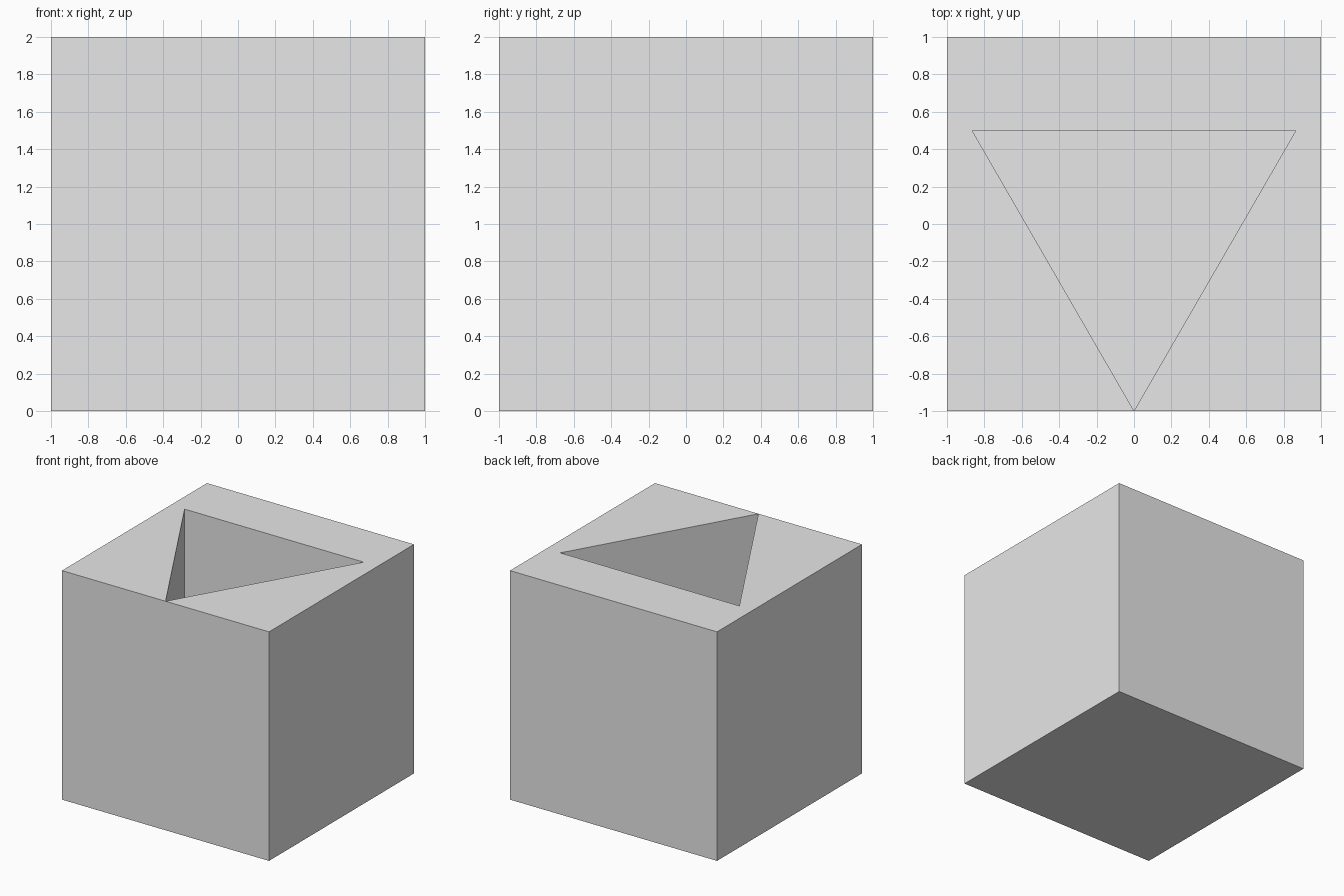
import bpy
import bmesh
from math import cos, sin, radians

default = bpy.data.objects.get("Cube")
if default:
    bpy.data.objects.remove(default, do_unlink=True)

SIZE = 2.0
PIT_DEPTH = 1.0
GREY = (0.8, 0.8, 0.8, 1.0)

# Single plain grey
grey = bpy.data.materials.new("light grey")
grey.use_nodes = True
grey.diffuse_color = GREY
grey.node_tree.nodes["Principled BSDF"].inputs["Base Color"].default_value = GREY

bm = bmesh.new()


def ring(points, z):
    """Closed loop of vertices and edges at one height."""
    verts = [bm.verts.new((x, y, z)) for x, y in points]
    edges = [bm.edges.new((v, verts[i - 1])) for i, v in enumerate(verts)]
    return verts, edges


def walls(lower, upper):
    """Quads joining two matching loops."""
    for i in range(len(lower)):
        bm.faces.new((lower[i - 1], lower[i], upper[i], upper[i - 1]))


h = SIZE / 2
square = [(-h, -h), (h, -h), (h, h), (-h, h)]
# Equilateral triangle with one corner just short of the front face
triangle = [(0.999 * cos(radians(a)), 0.999 * sin(radians(a))) for a in (-90, 30, 150)]

# Outer block
base, _ = ring(square, 0)
rim, rim_edges = ring(square, SIZE)
walls(base, rim)
bm.faces.new(base)

# Triangular pit sunk into the top
floor, _ = ring(triangle, SIZE - PIT_DEPTH)
mouth, mouth_edges = ring(triangle, SIZE)
walls(floor, mouth)
bm.faces.new(floor)

# Top face around the pit mouth
bmesh.ops.triangle_fill(bm, use_beauty=True, edges=rim_edges + mouth_edges, normal=(0, 0, 1))
bmesh.ops.recalc_face_normals(bm, faces=bm.faces)

mesh = bpy.data.meshes.new("block_with_triangular_pit")
bm.to_mesh(mesh)
bm.free()
mesh.materials.append(grey)
block = bpy.data.objects.new("block_with_triangular_pit", mesh)
bpy.context.collection.objects.link(block)
